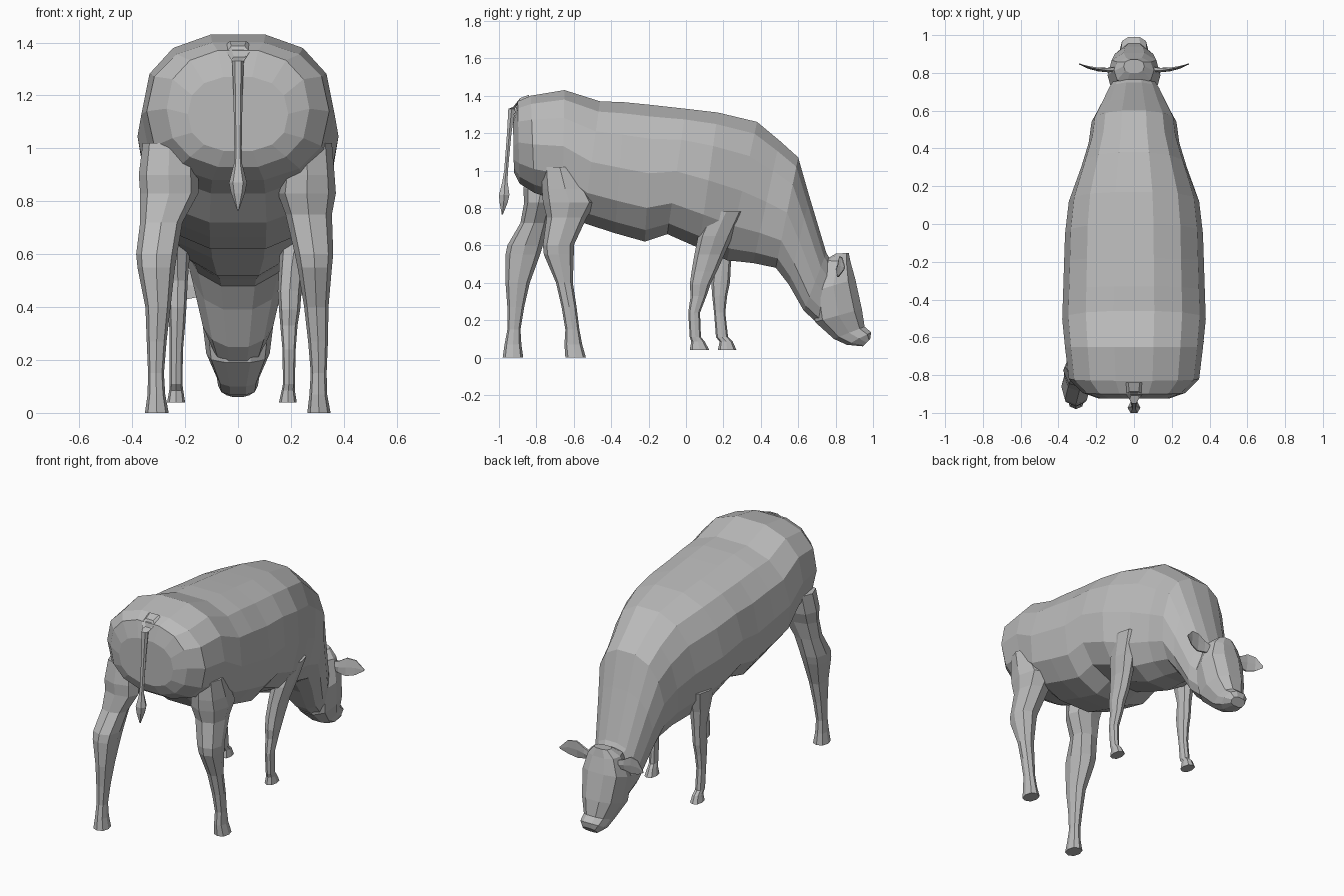
import bpy, bmesh, math
from mathutils import Vector

grey = bpy.data.materials.new("plain grey")
grey.diffuse_color = (0.5, 0.5, 0.5, 1)


def spow(v, e):
    return math.copysign(abs(v) ** e, v)


def loft(name, rings, n, e=0.85):
    """Skin rings given as (centre, half axis u, half axis v) with rounded sections."""
    bm = bmesh.new()
    peak = max(spow(math.sin(2 * math.pi * i / n), e) for i in range(n))
    loops = []
    for c, u, v in rings:
        loop = []
        for i in range(n):
            a = 2 * math.pi * i / n
            loop.append(bm.verts.new(Vector(c) + Vector(u) * spow(math.cos(a), e)
                                     + Vector(v) * spow(math.sin(a), e) / peak))
        loops.append(loop)
    for a, b in zip(loops, loops[1:]):
        for i in range(n):
            j = (i + 1) % n
            bm.faces.new((a[i], a[j], b[j], b[i]))
    bm.faces.new(loops[0])
    bm.faces.new(loops[-1])
    bmesh.ops.recalc_face_normals(bm, faces=bm.faces[:])
    me = bpy.data.meshes.new(name)
    bm.to_mesh(me)
    bm.free()
    me.materials.append(grey)
    ob = bpy.data.objects.new(name, me)
    bpy.context.collection.objects.link(ob)
    return ob


def side_rings(rows):
    """Rows: top y, top z, bottom y, bottom z, half width."""
    out = []
    for ty, tz, by, bz, w in rows:
        out.append(((0, (ty + by) / 2, (tz + bz) / 2), (w, 0, 0),
                    (0, (ty - by) / 2, (tz - bz) / 2)))
    return out


def leg_rings(rows, side):
    """Rows: z, min y, max y, inner x, outer x."""
    return [((side * (x0 + x1) / 2, (y0 + y1) / 2, z), ((x1 - x0) / 2, 0, 0),
             (0, (y1 - y0) / 2, 0)) for z, y0, y1, x0, x1 in rows]


# trunk and neck
loft("body", side_rings([
    (-.925, 1.27, -.92, .99, .19), (-.90, 1.37, -.89, .93, .27),
    (-.83, 1.40, -.81, .88, .345), (-.65, 1.43, -.66, .83, .365),
    (-.46, 1.37, -.55, .72, .38), (-.33, 1.365, -.38, .665, .375),
    (-.18, 1.35, -.22, .62, .37), (0, 1.33, -.10, .66, .365),
    (.17, 1.31, .07, .585, .345), (.38, 1.26, .22, .52, .28),
    (.50, 1.16, .36, .505, .24), (.60, 1.07, .48, .48, .225),
    (.66, .86, .55, .39, .19), (.75, .56, .63, .25, .145),
    (.80, .48, .74, .15, .10)]), 14, 0.84)

# head
loft("head", side_rings([
    (.87, .56, .80, .555, .055), (.88, .51, .74, .52, .105),
    (.905, .42, .67, .35, .14), (.94, .26, .69, .19, .12),
    (.955, .165, .79, .10, .08), (.99, .135, .86, .068, .075),
    (.985, .10, .945, .06, .05)]), 10, 0.8)

# hind legs, in mid stride
loft("hind_leg_forward", leg_rings([
    (1.02, -.77, -.58, .16, .355), (.90, -.77, -.52, .16, .365),
    (.83, -.765, -.48, .15, .37), (.75, -.745, -.53, .18, .355),
    (.60, -.765, -.60, .215, .36), (.55, -.76, -.60, .225, .355),
    (.40, -.695, -.605, .25, .342), (.27, -.665, -.585, .265, .34),
    (.15, -.645, -.57, .275, .335), (.07, -.65, -.555, .27, .337),
    (0, -.645, -.535, .262, .35)], 1), 8)
loft("hind_leg_back", leg_rings([
    (1.02, -.85, -.66, .16, .36), (.90, -.87, -.68, .15, .375),
    (.83, -.865, -.71, .15, .37), (.72, -.885, -.74, .21, .37),
    (.60, -.955, -.765, .23, .385), (.55, -.965, -.78, .238, .38),
    (.40, -.965, -.835, .255, .35), (.27, -.955, -.865, .27, .345),
    (.15, -.955, -.885, .28, .34), (.07, -.97, -.88, .275, .342),
    (0, -.98, -.87, .262, .352)], -1), 8)

# front legs
loft("front_leg_back", leg_rings([
    (.78, .12, .31, .15, .30), (.65, .065, .25, .16, .275),
    (.55, .045, .205, .155, .25), (.46, .03, .165, .15, .24),
    (.39, .02, .13, .155, .235), (.33, .025, .11, .16, .225),
    (.24, .012, .075, .168, .218), (.11, .02, .08, .17, .215),
    (.085, .028, .10, .165, .215), (.04, .02, .125, .155, .222)], 1), 8)
loft("front_leg_forward", leg_rings([
    (.75, .09, .29, .16, .30), (.62, .12, .255, .18, .28),
    (.50, .15, .24, .19, .265), (.40, .135, .235, .195, .262),
    (.33, .14, .22, .20, .26), (.24, .15, .21, .208, .258),
    (.11, .16, .225, .21, .258), (.085, .18, .25, .207, .26),
    (.04, .17, .27, .20, .268)], -1), 8)

# tail with tuft: y, z, half width, half depth
loft("tail", [((0, y, z), (w, 0, 0), (0, d * c, d * s)) for y, z, w, d, c, s in [
    (-.84, 1.385, .055, .02, 0, 1), (-.90, 1.365, .045, .025, .5, .87),
    (-.932, 1.33, .022, .018, 1, 0), (-.945, 1.2, .017, .012, 1, 0),
    (-.962, 1.0, .014, .010, 1, 0), (-.968, .94, .016, .014, 1, 0),
    (-.972, .87, .034, .028, 1, 0), (-.975, .83, .026, .022, 1, 0),
    (-.982, .765, .003, .003, 1, 0)]], 6)

# ears: thin leaves reaching sideways
for label, s in (("left", -1), ("right", 1)):
    loft(label + "_ear", [((s * x, y, z), (0, d, 0), (0, .1 * h, h)) for x, y, z, h, d in [
        (.09, .82, .47, .022, .015), (.14, .815, .475, .035, .012),
        (.19, .818, .485, .055, .008), (.245, .83, .49, .045, .005),
        (.292, .848, .48, .006, .003)]], 6)
